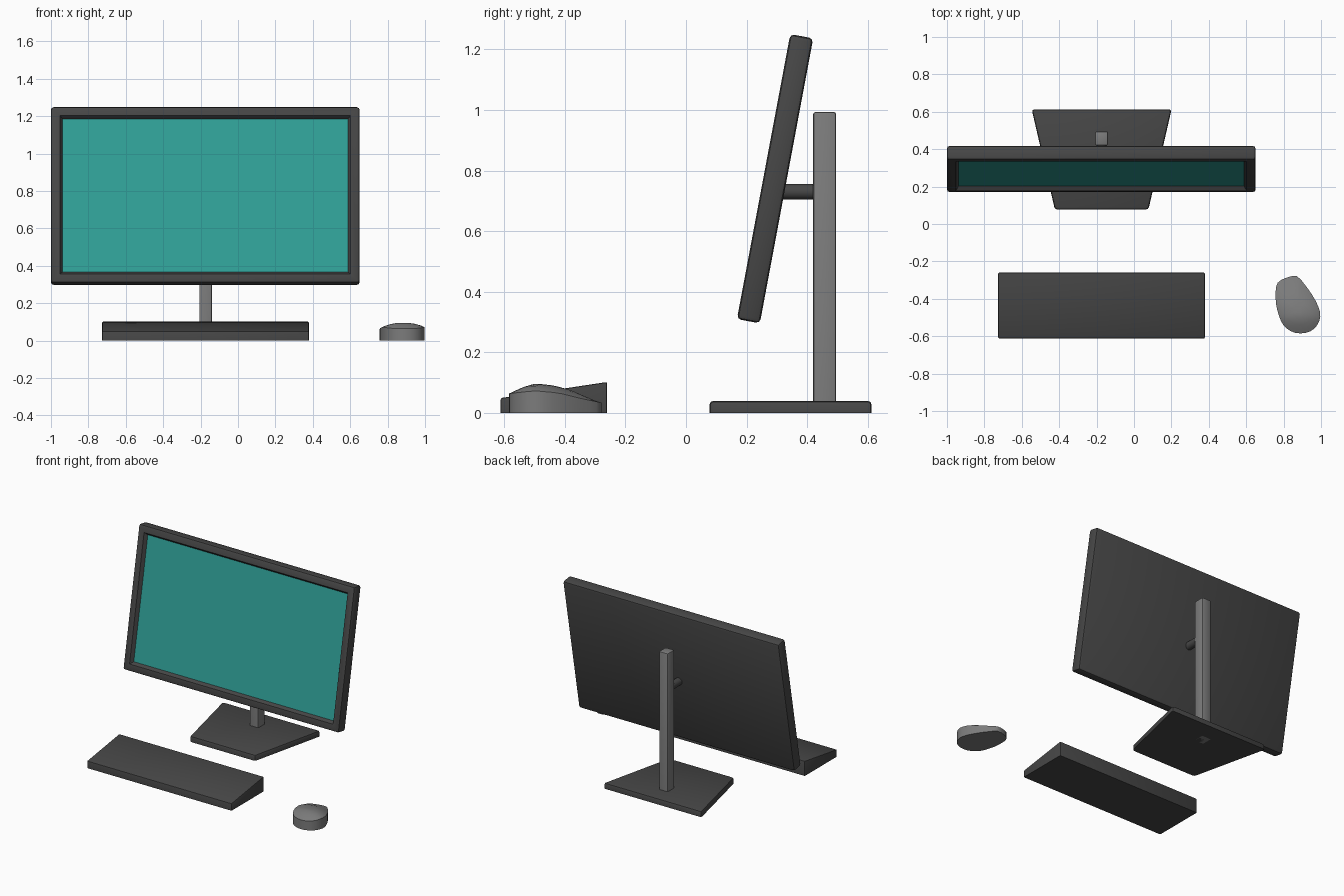
import bpy, bmesh, math
from mathutils import Matrix, Vector

if "Cube" in bpy.data.objects:
    bpy.data.objects.remove(bpy.data.objects["Cube"])

CX = -0.173  # centre line of the display and its stand


def material(name, col):
    m = bpy.data.materials.new(name)
    m.diffuse_color = (*col, 1)
    m.use_nodes = True
    m.node_tree.nodes["Principled BSDF"].inputs["Base Color"].default_value = m.diffuse_color
    return m


DARK = material("dark grey plastic", (0.062, 0.062, 0.062))
GREY = material("mid grey plastic", (0.20, 0.20, 0.20))
TEAL = material("teal screen", (0.03, 0.355, 0.315))


def finish(bm, name, *mats, smooth=35):
    bmesh.ops.recalc_face_normals(bm, faces=bm.faces)
    me = bpy.data.meshes.new(name)
    bm.to_mesh(me)
    bm.free()
    ob = bpy.data.objects.new(name, me)
    bpy.context.collection.objects.link(ob)
    for m in mats:
        me.materials.append(m)
    if smooth:
        bpy.ops.object.select_all(action='DESELECT')
        ob.select_set(True)
        bpy.context.view_layer.objects.active = ob
        bpy.ops.object.shade_smooth_by_angle(angle=math.radians(smooth))
    return ob


def prism(points, offset):
    """Extrude a closed polygon along an offset vector."""
    bm = bmesh.new()
    face = bm.faces.new([bm.verts.new(p) for p in points])
    ext = bmesh.ops.extrude_face_region(bm, geom=[face])
    verts = [g for g in ext["geom"] if isinstance(g, bmesh.types.BMVert)]
    bmesh.ops.translate(bm, verts=verts, vec=offset)
    bmesh.ops.recalc_face_normals(bm, faces=bm.faces)
    return bm


def bevel(bm, width, keep_bottom=True, segments=2):
    edges = [e for e in bm.edges
             if not keep_bottom or max(v.co.z for v in e.verts) > 1e-4]
    bmesh.ops.bevel(bm, geom=edges, offset=width, segments=segments,
                    profile=0.5, affect='EDGES')


# Display: tilted slab with a sloped recess around the screen
bm = bmesh.new()
bmesh.ops.create_cube(bm, size=1, matrix=Matrix.Diagonal((1.65, 0.077, 0.957, 1)))
bevel(bm, 0.014, keep_bottom=False)
bm.normal_update()
front = max((f for f in bm.faces if f.normal.y < -0.9), key=lambda f: f.calc_area())
bmesh.ops.inset_region(bm, faces=[front], thickness=0.047)
bmesh.ops.inset_region(bm, faces=[front], thickness=0.021, depth=-0.023)
front.material_index = 1
display = finish(bm, "display", DARK, TEAL)
display.location = (-0.175, 0.294, 0.773)
display.rotation_euler.x = math.radians(-10.6)

# Stand base: trapezoid plate, wider at the back
bm = prism([(CX - 0.25, 0.077, 0), (CX + 0.25, 0.077, 0),
            (CX + 0.374, 0.613, 0), (CX - 0.374, 0.613, 0)], (0, 0, 0.04))
bevel(bm, 0.014)
finish(bm, "stand_base", DARK)

# Stand post
bm = prism([(CX - 0.034, 0.42, 0), (CX + 0.034, 0.42, 0),
            (CX + 0.034, 0.495, 0), (CX - 0.034, 0.495, 0)], (0, 0, 0.993))
bevel(bm, 0.007)
finish(bm, "stand_post", GREY)

# Mounting arm between the post and the display
bm = bmesh.new()
bmesh.ops.create_cone(bm, cap_ends=True, segments=16, radius1=0.026, radius2=0.026,
                      depth=0.13,
                      matrix=Matrix.Translation((CX, 0.366, 0.73))
                      @ Matrix.Rotation(math.pi / 2, 4, 'X'))
finish(bm, "mounting_arm", DARK)

# Keyboard: plain wedge, higher at the back
bm = prism([(-0.726, -0.612, 0), (-0.726, -0.26, 0),
            (-0.726, -0.26, 0.102), (-0.726, -0.612, 0.049)], (1.105, 0, 0))
bevel(bm, 0.006)
finish(bm, "keyboard", DARK)


# Mouse: teardrop outline with a low dome sloping to its narrow end
def interp(table, y):
    for (y0, z0), (y1, z1) in zip(table, table[1:]):
        if y <= y1:
            t = max(0, (y - y0) / (y1 - y0))
            return z0 + (z1 - z0) * t
    return table[-1][1]


SHOULDER = [(-0.59, 0.063), (-0.5, 0.073), (-0.42, 0.066), (-0.34, 0.046), (-0.275, 0.033)]
CREST = [(-0.59, 0.08), (-0.54, 0.093), (-0.5, 0.098), (-0.44, 0.091),
         (-0.38, 0.077), (-0.32, 0.056), (-0.275, 0.036)]
OUTLINE = [(0.888, -0.585), (0.94, -0.575), (0.978, -0.543), (0.996, -0.495),
           (0.985, -0.44), (0.95, -0.375), (0.91, -0.32), (0.87, -0.279),
           (0.815, -0.287), (0.768, -0.314), (0.757, -0.365), (0.76, -0.43),
           (0.775, -0.49), (0.798, -0.54), (0.838, -0.573)]
MID = Vector((0.878, -0.45))

# refine the outline with a Catmull-Rom curve
n = len(OUTLINE)
P = [Vector(p) for p in OUTLINE]
ring2d = []
for i in range(n):
    a, b, c, d = (P[(i + k - 1) % n] for k in range(4))
    ring2d += [b, (9 * (b + c) - a - d) / 16]

bm = bmesh.new()
rings = [[bm.verts.new((p.x, p.y, 0)) for p in ring2d]]
bm.faces.new(rings[0])
for r in (1.0, 0.95, 0.85, 0.65, 0.4, 0.18):
    ring = []
    for p in ring2d:
        q = MID + (p - MID) * r
        lo, hi = interp(SHOULDER, q.y), interp(CREST, q.y)
        ring.append(bm.verts.new((q.x, q.y, lo + (hi - lo) * (1 - r ** 2.5))))
    rings.append(ring)
for lo, hi in zip(rings, rings[1:]):
    for i in range(len(lo)):
        j = (i + 1) % len(lo)
        bm.faces.new((lo[i], lo[j], hi[j], hi[i]))
bm.faces.new(rings[-1])
finish(bm, "mouse", GREY, smooth=40)
